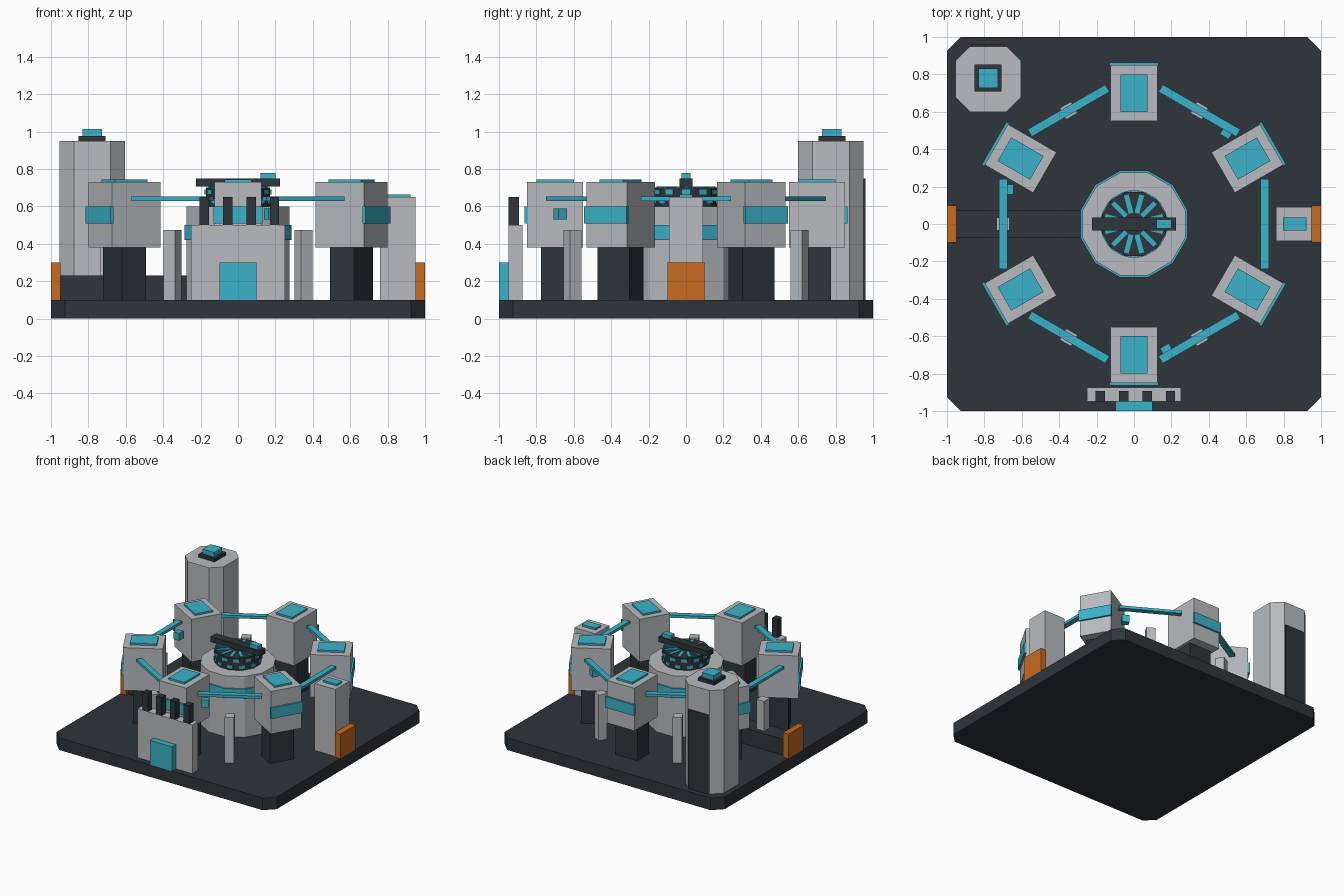
import bpy, bmesh
from math import radians, pi, cos
from mathutils import Matrix

old = bpy.data.objects.get("Cube")
if old:
    bpy.data.objects.remove(old, do_unlink=True)


def material(name, rgb):
    m = bpy.data.materials.new(name)
    m.use_nodes = True
    m.diffuse_color = (*rgb, 1)
    m.node_tree.nodes["Principled BSDF"].inputs["Base Color"].default_value = (*rgb, 1)
    return m


DARK = material("dark slate", (0.027, 0.035, 0.042))
GREY = material("light grey", (0.48, 0.50, 0.52))
CYAN = material("cyan", (0.042, 0.45, 0.58))
ORANGE = material("orange", (0.58, 0.145, 0.015))


def finish(name, bm, mat):
    mesh = bpy.data.meshes.new(name)
    bm.normal_update()
    bm.to_mesh(mesh)
    bm.free()
    mesh.materials.append(mat)
    ob = bpy.data.objects.new(name, mesh)
    bpy.context.collection.objects.link(ob)
    return ob


def box(name, mat, x, y, z0, z1, sx, sy, angle=0, chamfer=0):
    """Box centred at (x, y), then turned about the z axis of the model."""
    bm = bmesh.new()
    bmesh.ops.create_cube(bm, size=1)
    bmesh.ops.transform(bm, verts=bm.verts, matrix=Matrix.Diagonal((sx, sy, z1 - z0, 1)))
    if chamfer:
        upright = [e for e in bm.edges if abs(e.verts[0].co.z - e.verts[1].co.z) > 1e-4]
        bmesh.ops.bevel(bm, geom=upright, offset=chamfer, segments=1, affect='EDGES')
    place = Matrix.Rotation(radians(angle), 4, 'Z') @ Matrix.Translation((x, y, (z0 + z1) / 2))
    bmesh.ops.transform(bm, verts=bm.verts, matrix=place)
    return finish(name, bm, mat)


def drum(name, mat, flat_radius, z0, z1, sides=12):
    """Upright prism whose flats face the axes."""
    bm = bmesh.new()
    r = flat_radius / cos(pi / sides)
    bmesh.ops.create_cone(bm, cap_ends=True, segments=sides, radius1=r, radius2=r, depth=z1 - z0)
    place = Matrix.Translation((0, 0, (z0 + z1) / 2)) @ Matrix.Rotation(pi / sides, 4, 'Z')
    bmesh.ops.transform(bm, verts=bm.verts, matrix=place)
    return finish(name, bm, mat)


# Ground slab
box("base_slab", DARK, 0, 0, 0, 0.1, 2, 2, chamfer=0.075)

# Central drum with glowing core
drum("central_drum", GREY, 0.275, 0.1, 0.6)
drum("drum_ring", CYAN, 0.285, 0.42, 0.5)
drum("core", DARK, 0.172, 0.6, 0.7)
for i in range(12):
    a = i * 30
    box("core_fin", CYAN, 0.11, 0, 0.7, 0.706, 0.1, 0.026, a + 15)
    box("core_upper_light", CYAN, 0.172, 0, 0.665, 0.69, 0.012, 0.045, a)
    box("core_lower_light", CYAN, 0.174, 0, 0.615, 0.64, 0.012, 0.045, a + 15)
box("core_beam", DARK, 0, 0, 0.706, 0.75, 0.45, 0.07)
box("beam_light", CYAN, 0.16, 0, 0.75, 0.78, 0.08, 0.05)

# Ring of six pods on legs, joined by bridges
for i in range(6):
    a = 30 + 60 * i
    box("pod_leg", DARK, 0.7, 0, 0.1, 0.38, 0.15, 0.2, a)
    box("pod", GREY, 0.7, 0, 0.38, 0.73, 0.3, 0.25, a)
    box("pod_roof_panel", CYAN, 0.7, 0, 0.73, 0.745, 0.2, 0.145, a)
    box("pod_band", CYAN, 0.855, 0, 0.51, 0.6, 0.018, 0.264, a)
    b = 60 * i
    box("bridge", CYAN, 0.7, 0, 0.63, 0.652, 0.045, 0.48, b)
    if b != 0:
        box("bridge_post", GREY, 0.7, 0, 0.1, 0.475, 0.07, 0.07, b)
    if b in (60, 180, 300):
        box("bridge_lamp", CYAN, 0.67, -0.185, 0.53, 0.59, 0.05, 0.055, b)

# Front gatehouse
box("gate_wall", GREY, 0, -0.912, 0.1, 0.5, 0.5, 0.076)
box("gate_door", CYAN, 0, -0.975, 0.1, 0.3, 0.2, 0.05)
for i in range(4):
    box("gate_tooth", DARK, -0.18 + i * 0.125, -0.922, 0.5, 0.65, 0.05, 0.056)

# Side tower and orange side doors
box("side_tower", GREY, 0.855, 0, 0.1, 0.65, 0.19, 0.18)
box("side_tower_panel", CYAN, 0.86, 0, 0.65, 0.665, 0.125, 0.07)
for side in (-1, 1):
    box("side_door", ORANGE, side * 0.975, 0, 0.1, 0.3, 0.05, 0.2)
box("conduit", DARK, -0.61, 0, 0.1, 0.23, 0.68, 0.145)

# Tall corner tower
box("tall_tower", GREY, -0.78, 0.775, 0.1, 0.95, 0.35, 0.35, chamfer=0.077)
box("tower_cap", DARK, -0.78, 0.78, 0.95, 0.977, 0.145, 0.145)
box("tower_beacon", CYAN, -0.78, 0.78, 0.977, 1.015, 0.105, 0.105)
box("tower_back_panel", DARK, -0.78, 0.95, 0.1, 0.75, 0.18, 0.02)
